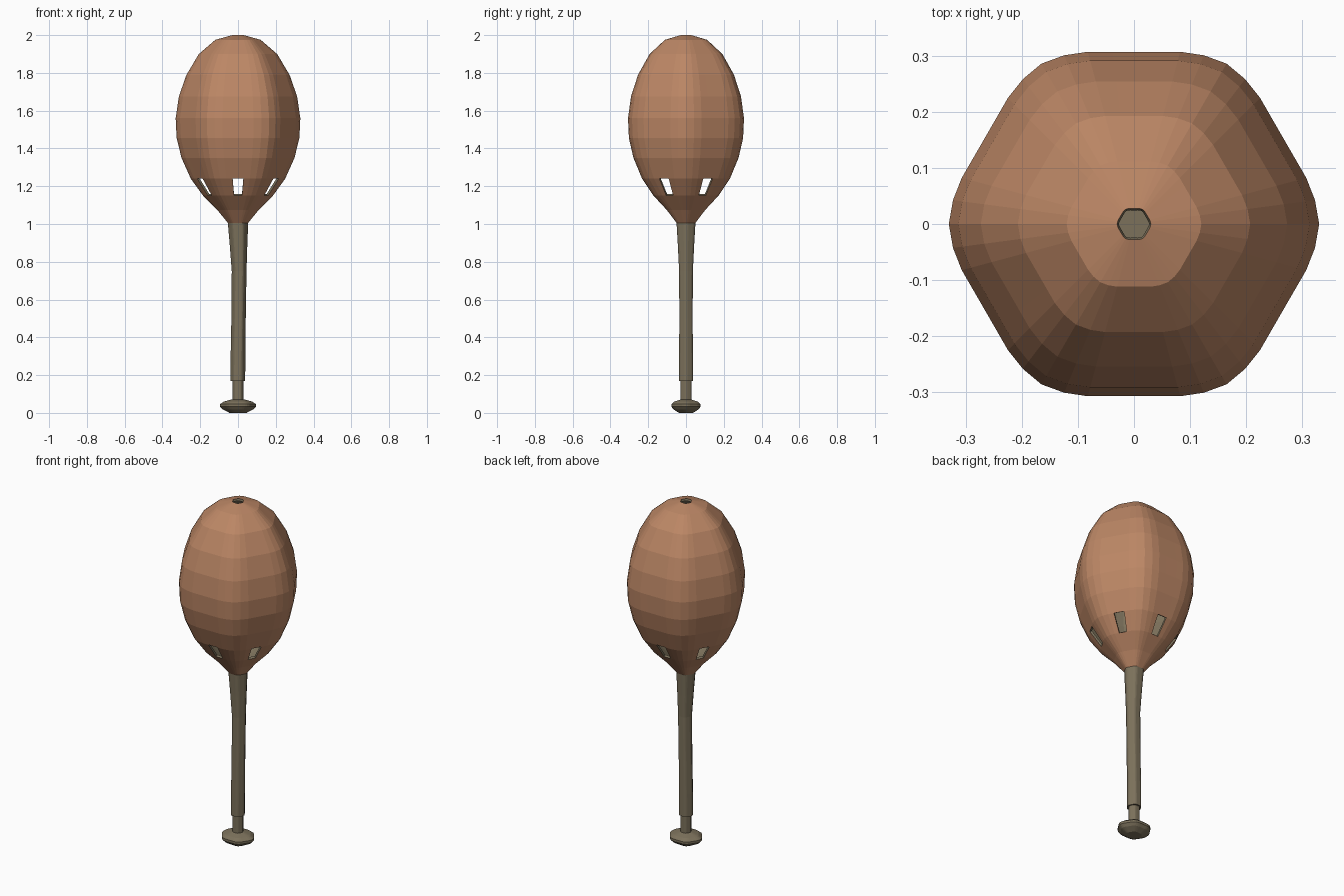
import bpy, bmesh, math

if "Cube" in bpy.data.objects:
    bpy.data.objects.remove(bpy.data.objects["Cube"])

def material(name, rgb):
    m = bpy.data.materials.new(name)
    m.diffuse_color = (*rgb, 1)
    m.use_nodes = True
    m.node_tree.nodes["Principled BSDF"].inputs["Base Color"].default_value = m.diffuse_color
    return m

brown = material("brown_shell", (0.50, 0.24, 0.13))
olive = material("olive_wood", (0.20, 0.165, 0.105))

# Rounded hexagon: (angle, radius) for one 60 degree corner, repeated six times
CORNER = [(-23, .937), (-15, .963), (-7.5, .986), (0, 1), (7.5, .986), (15, .963), (23, .937)]
SECTION = [(math.radians(60 * k + a), r) for k in range(6) for a, r in CORNER]
N = len(SECTION)

def loft(name, rings, mats, caps=True, sy=1.0, slot_ring=None):
    """Rings are (z, radius, x offset); slot_ring drops the middle face of each side."""
    bm = bmesh.new()
    loops = [[bm.verts.new((dx + R * r * math.cos(a), sy * R * r * math.sin(a), z))
              for a, r in SECTION] for z, R, dx in rings]
    for i in range(len(loops) - 1):
        lo, hi = loops[i], loops[i + 1]
        for j in range(N):
            if i == slot_ring and j % 7 == 6:
                continue
            k = (j + 1) % N
            bm.faces.new((lo[j], lo[k], hi[k], hi[j]))
    if caps:
        bm.faces.new(loops[0][::-1])
        bm.faces.new(loops[-1])
    me = bpy.data.meshes.new(name)
    bm.to_mesh(me)
    bm.free()
    for m in mats:
        me.materials.append(m)
    ob = bpy.data.objects.new(name, me)
    bpy.context.collection.objects.link(ob)
    return ob

# Hollow bulb, open at the top, with six slots near the bottom
profile = [(1.005, .053), (1.075, .11), (1.15, .185), (1.24, .25), (1.35, .299), (1.455, .325),
           (1.56, .33), (1.675, .313), (1.79, .273), (1.90, .207), (1.975, .12), (2.0, .03)]
bulb = loft("bulb", [(z, r, 0) for z, r in profile], [brown, olive], caps=False, slot_ring=2)
shell = bulb.modifiers.new("wall", 'SOLIDIFY')
shell.thickness = 0.012
shell.offset = -1
shell.material_offset = 1
shell.material_offset_rim = 1

# Slightly bent, tapering handle
loft("handle", [(.17, .039, -.001), (.3, .039, 0), (.5, .038, .003), (.75, .039, .006),
                (.88, .046, .003), (1.01, .054, 0)], [olive])

# Thin neck and flattened end knob
loft("neck", [(.05, .03, 0), (.18, .03, 0)], [olive])
loft("knob", [(0, .045, 0), (.018, .08, 0), (.033, .095, 0), (.046, .095, 0),
              (.06, .075, 0), (.071, .035, 0)], [olive], sy=.88)
